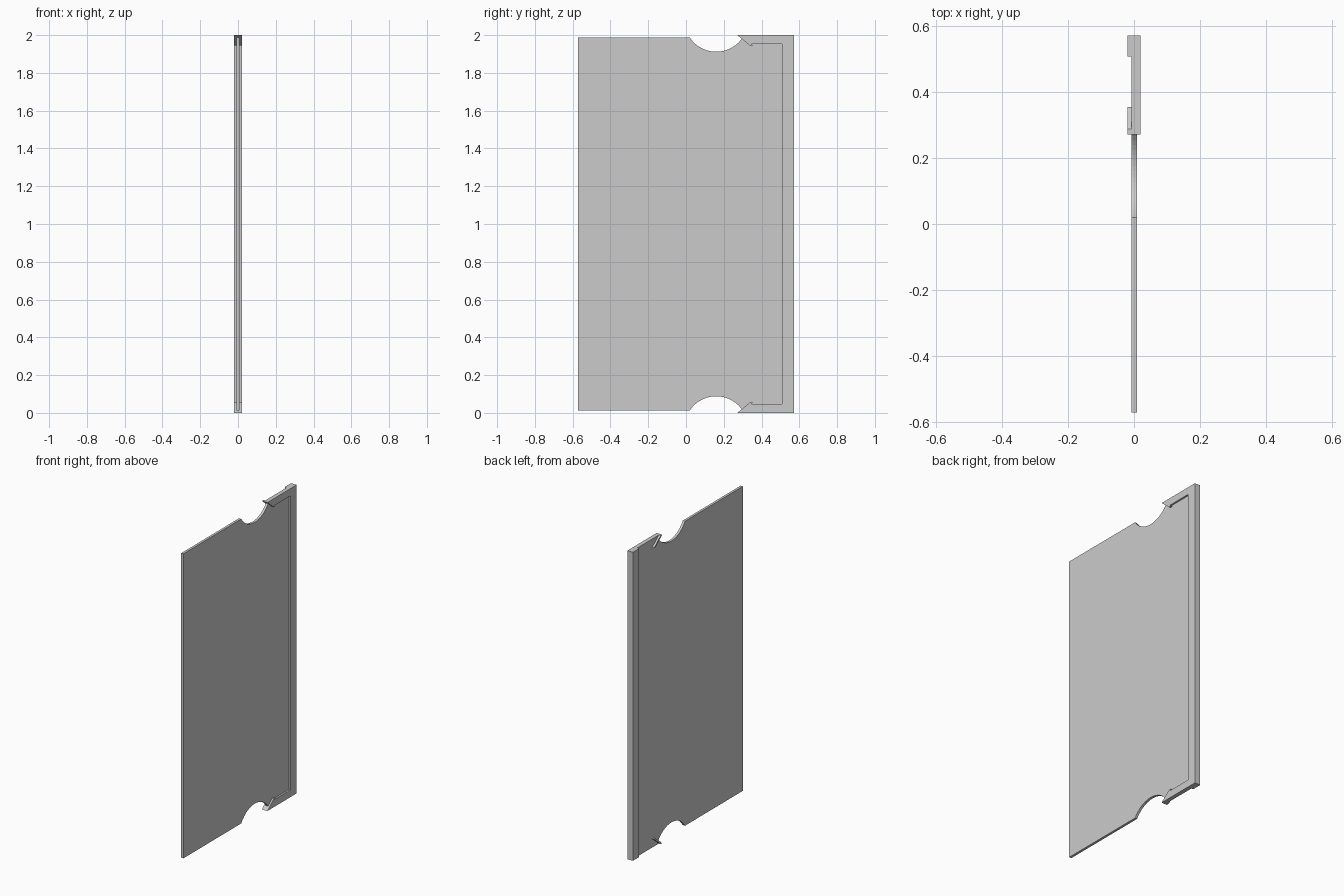
import bpy, bmesh, math

old = bpy.data.objects.get("Cube")
if old:
    bpy.data.objects.remove(old, do_unlink=True)

# Single plain grey
grey = bpy.data.materials.new("light_grey")
grey.use_nodes = True
colour = (0.6, 0.6, 0.6, 1)
grey.diffuse_color = colour
grey.node_tree.nodes["Principled BSDF"].inputs["Base Color"].default_value = colour


def slab(name, profile, x0, x1):
    """Extrude a (y, z) outline between two x positions."""
    bm = bmesh.new()
    face = bm.faces.new([bm.verts.new((x0, y, z)) for y, z in profile])
    ext = bmesh.ops.extrude_face_region(bm, geom=[face])
    moved = [v for v in ext["geom"] if isinstance(v, bmesh.types.BMVert)]
    bmesh.ops.translate(bm, verts=moved, vec=(x1 - x0, 0, 0))
    bmesh.ops.recalc_face_normals(bm, faces=bm.faces)
    mesh = bpy.data.meshes.new(name)
    bm.to_mesh(mesh)
    bm.free()
    mesh.materials.append(grey)
    obj = bpy.data.objects.new(name, mesh)
    bpy.context.collection.objects.link(obj)
    return obj


def flip(profile):
    return [(y, 2 - z) for y, z in profile]


FRONT, BACK, STEP = -0.572, 0.572, 0.508
TOP = 1.987
LEFT, RIGHT = 0.02, -0.02          # full thickness
SKIN_L, SKIN_R = 0.009, -0.007     # thin panel

# Thin panel with a round finger notch at each end
cy, cz, r = 0.16, 2.08, 0.168
half = math.acos((cz - TOP) / r)
steps = 20
notch = []
for i in range(steps + 1):
    a = -half + 2 * half * i / steps
    notch.append((cy + r * math.sin(a), cz - r * math.cos(a)))
upper = [(FRONT, TOP)] + notch + [(STEP + 0.02, TOP)]
slab("panel", upper + flip(upper)[::-1], SKIN_R, SKIN_L)

# Thick bar along the rear edge
slab("rear_bar", [(STEP, 0), (BACK, 0), (BACK, 2), (STEP, 2)], RIGHT, LEFT)

# Raised rails and slanted hooks at both ends
rail = [(0.272, 2), (STEP, 2), (STEP, 1.953), (0.335, 1.953)]
hook = [(0.272, 2), (0.288, 2), (0.355, 1.945), (0.338, 1.945)]
for end, shape in (("top", lambda p: p), ("bottom", flip)):
    slab(end + "_rail", shape(rail), SKIN_R, LEFT)
    slab(end + "_hook", shape(hook), RIGHT, LEFT)
